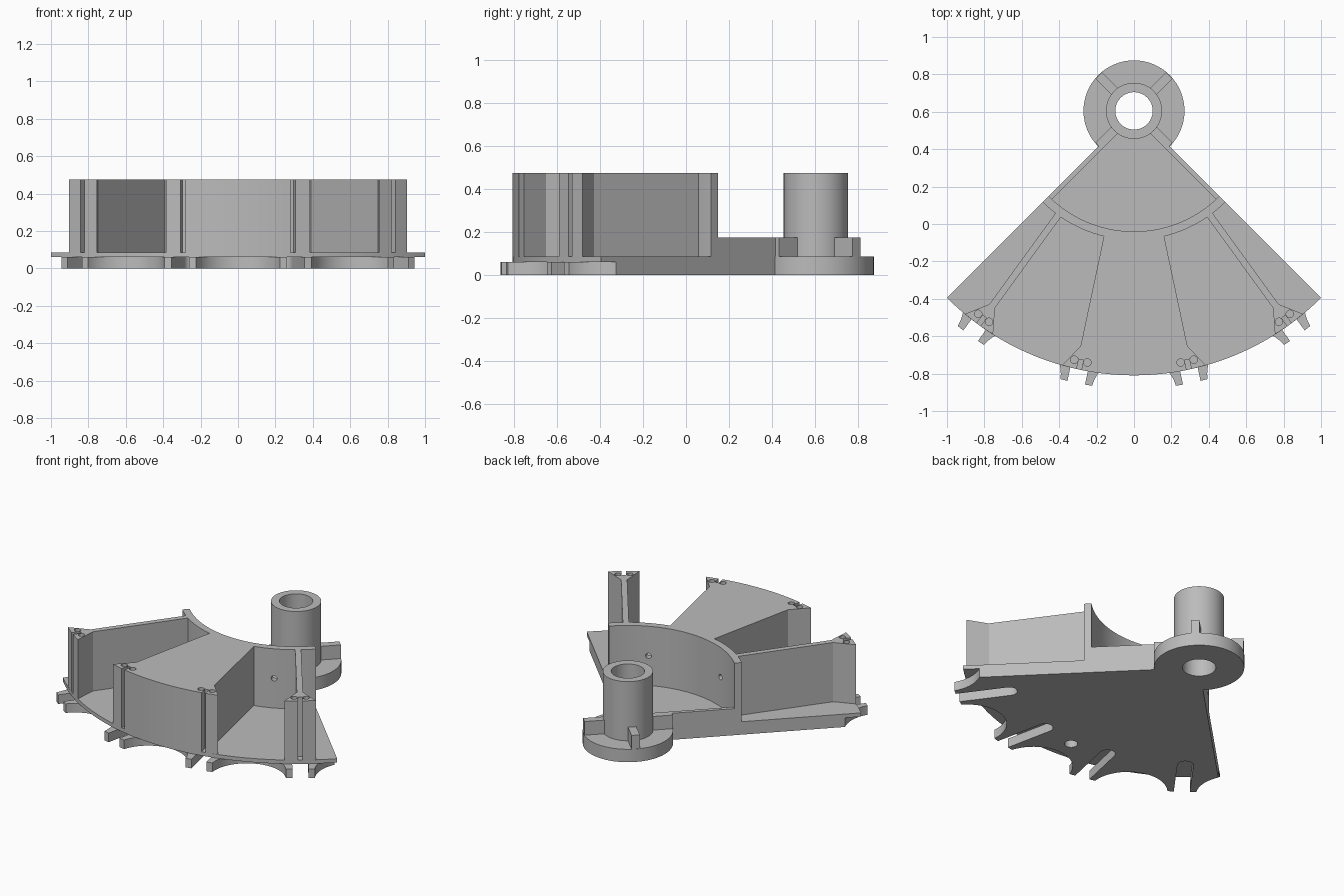
import bpy, bmesh, math

PIVOT_Y = 0.605
FLOOR, TOP = 0.085, 0.475
RIM = 1.414

if "Cube" in bpy.data.objects:
    bpy.data.objects.remove(bpy.data.objects["Cube"])

grey = bpy.data.materials.new("plain_grey")
grey.use_nodes = True
grey.diffuse_color = (0.5, 0.5, 0.5, 1)
grey.node_tree.nodes["Principled BSDF"].inputs["Base Color"].default_value = (0.5, 0.5, 0.5, 1)


def polar(a, r, off=0.0):
    """Point at angle a (degrees from the front) and radius r about the pivot, shifted sideways."""
    t = math.radians(a)
    return (r * math.sin(t) + off * math.cos(t),
            PIVOT_Y - r * math.cos(t) + off * math.sin(t))


def arc(r, a0, a1, n):
    return [polar(a0 + (a1 - a0) * i / n, r) for i in range(n + 1)]


def circle(centre, r, n=32):
    return [(centre[0] + r * math.cos(2 * math.pi * i / n),
             centre[1] + r * math.sin(2 * math.pi * i / n)) for i in range(n)]


def prism(name, outline, z0, z1):
    bm = bmesh.new()
    face = bm.faces.new([bm.verts.new((x, y, z0)) for x, y in outline])
    out = bmesh.ops.extrude_face_region(bm, geom=[face])
    top = [v for v in out["geom"] if isinstance(v, bmesh.types.BMVert)]
    bmesh.ops.translate(bm, verts=top, vec=(0, 0, z1 - z0))
    bmesh.ops.recalc_face_normals(bm, faces=bm.faces)
    mesh = bpy.data.meshes.new(name)
    bm.to_mesh(mesh)
    bm.free()
    mesh.materials.append(grey)
    obj = bpy.data.objects.new(name, mesh)
    bpy.context.collection.objects.link(obj)
    return obj


def activate(obj):
    bpy.ops.object.select_all(action='DESELECT')
    obj.select_set(True)
    bpy.context.view_layer.objects.active = obj


def cut(obj, cutters):
    for c in cutters:
        mod = obj.modifiers.new("cut", 'BOOLEAN')
        mod.operation, mod.solver, mod.object = 'DIFFERENCE', 'EXACT', c
        activate(obj)
        bpy.ops.object.modifier_apply(modifier=mod.name)
        bpy.data.objects.remove(c)


def strip(a, r0, r1, o0, o1):
    return [polar(a, r0, o0), polar(a, r1, o0), polar(a, r1, o1), polar(a, r0, o1)]


parts = []
pivot = (0, PIVOT_Y)

# Hub: disc, tube, and four ribs
for name, r, z1 in (("hub_disc", 0.27, FLOOR), ("hub_tube", 0.15, TOP)):
    body = prism(name, circle(pivot, r, 64), 0, z1)
    cut(body, [prism("bore", circle(pivot, 0.10, 48), -0.1, 0.6)])
    parts.append(body)
for i, a in enumerate((45, -45, 135, -135)):
    parts.append(prism(f"hub_rib_{i + 1}", strip(a, 0.14, 0.267, -0.025, 0.025), 0.07, 0.175))

# Lower plate with toothed front edge: round scallops and round-ended slots
lower = prism("lower_plate", arc(1.487, -45, 45, 60) + arc(0.12, 45, -45, 12), 0, 0.06)
cutters = [prism("scallop", circle(polar(a, 1.54), 0.235, 64), -0.1, 0.2)
           for a in (-48, -24, 0, 24, 48)]
for a in (-36, -12, 12, 36):
    end = [polar(a, 1.168 - 0.048 * math.sin(math.pi * i / 12),
                 0.048 * math.cos(math.pi * i / 12)) for i in range(13)]
    cutters.append(prism("slot", end + [polar(a, 1.6, -0.048), polar(a, 1.6, 0.048)], -0.1, 0.2))
cutters.append(prism("socket", circle(polar(0, 1.19), 0.04), -0.1, 0.2))
cut(lower, cutters)
parts.append(lower)

# Floor plate over the teeth
parts.append(prism("floor_plate", arc(RIM, -45, 45, 60) + arc(0.12, 45, -45, 12), 0.06, FLOOR))

# Rails along the two straight edges, from hub to curved wall
for side, s in (("left", 1), ("right", -1)):
    parts.append(prism(f"{side}_rail", strip(45 * s, 0.14, 0.66, 0, -0.025 * s), 0.07, 0.175))

# Curved wall with two small cross holes
wall = prism("curved_wall", arc(0.69, -45, 45, 40) + arc(0.645, 45, -45, 40), 0.08, TOP)
holes = []
for a in (-24, 24):
    x, y = polar(a, 0.67)
    bpy.ops.mesh.primitive_cylinder_add(vertices=20, radius=0.018, depth=0.2, location=(x, y, 0.28),
                                        rotation=(math.pi / 2, 0, math.radians(a)))
    holes.append(bpy.context.object)
cut(wall, holes)
parts.append(wall)


def post_half(a, s):
    """Half of a divider outline: thin wall, flared end, front groove."""
    return [polar(a, r, o * s) for r, o in
            ((0.67, 0.018), (1.29, 0.018), (1.41, 0.093), (RIM, 0.013), (1.36, 0.013))]


def pin_holes(a):
    return [prism("pin_hole", circle(polar(a, 1.368, o), 0.02, 20), 0.1, 0.6)
            for o in (-0.036, 0.036)]


# Side dividers
for side, a in (("left", 36), ("right", -36)):
    divider = prism(f"{side}_divider", post_half(a, 1) + post_half(a, -1)[::-1], 0.08, TOP)
    cut(divider, pin_holes(a))
    parts.append(divider)

# Centre block between the two inner posts
half = post_half(12, 1) + [polar(12, 1.36, -0.013), polar(12, RIM, -0.013)]
outline = half + arc(RIM, 11, -11, 16) + [(-x, y) for x, y in reversed(half)]
block = prism("centre_block", outline, 0.08, TOP)
cut(block, pin_holes(12) + pin_holes(-12))
parts.append(block)

for obj in parts:
    activate(obj)
    bpy.ops.object.shade_smooth_by_angle(angle=math.radians(25))
